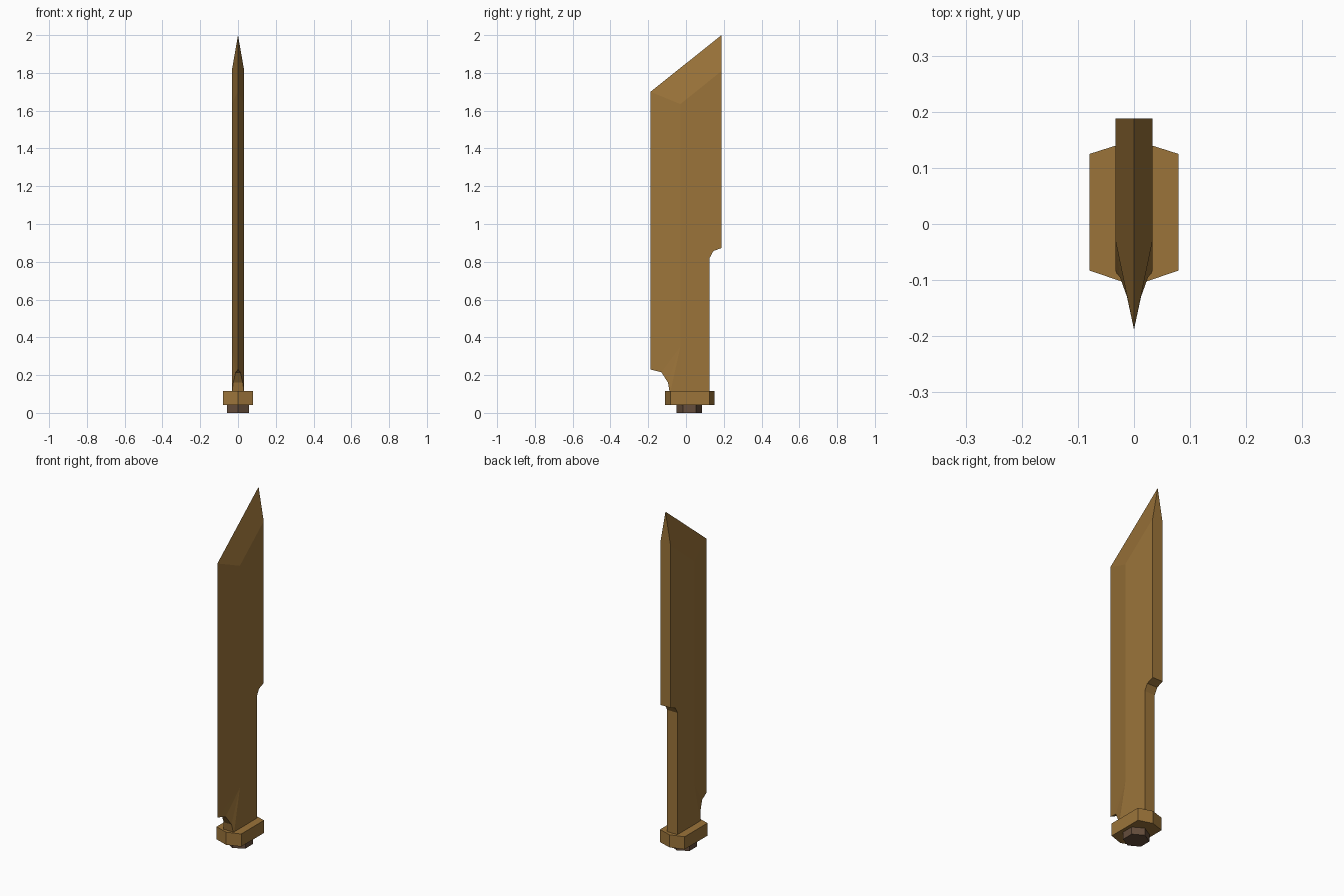
import bpy, bmesh, math

if "Cube" in bpy.data.objects:
    bpy.data.objects.remove(bpy.data.objects["Cube"])

def material(name, rgb):
    m = bpy.data.materials.new(name)
    m.diffuse_color = (*rgb, 1)
    m.use_nodes = True
    m.node_tree.nodes["Principled BSDF"].inputs["Base Color"].default_value = m.diffuse_color
    return m

bronze = material("bronze", (0.33, 0.175, 0.042))
dark = material("dark_brown", (0.13, 0.075, 0.045))

def finish(name, bm, mat):
    bmesh.ops.remove_doubles(bm, verts=bm.verts, dist=1e-5)
    bmesh.ops.recalc_face_normals(bm, faces=bm.faces)
    me = bpy.data.meshes.new(name)
    bm.to_mesh(me)
    bm.free()
    me.materials.append(mat)
    ob = bpy.data.objects.new(name, me)
    bpy.context.collection.objects.link(ob)
    return ob

# Blade: half thickness W, sharp front edge and sharp slanted tip
W = 0.033
edge_low, edge_top, tip = (0, -0.188, 0.23), (0, -0.188, 1.70), (0, 0.188, 2.0)
bevel_low, bevel_top, spine_top = (W, -0.03, 0.35), (W, -0.03, 1.635), (W, 0.188, 1.81)
# front notch running from the edge down to the full-width base
notch = [edge_low, (0.0124, -0.13, 0.215), (0.025, -0.095, 0.16), (W, -0.085, 0.10)]
# back outline from the base up to the spine
back = [(W, 0.125, 0.10), (W, 0.125, 0.82), (W, 0.145, 0.857), (W, 0.188, 0.873), spine_top]

bm = bmesh.new()
def face(pts):
    bm.faces.new([bm.verts.new(p) for p in pts])
def mir(p):
    return (-p[0], p[1], p[2])

half = [
    [notch[-1]] + back + [bevel_top, bevel_low],        # flat side
    [edge_low, bevel_low, bevel_top, edge_top],         # edge bevel
    [edge_top, bevel_top, spine_top, tip],              # tip bevel
    notch + [bevel_low],                                # bevel run-out
]
for f in half:
    if f is half[3]:                                    # not flat, so fan it
        for a, b in zip(notch, notch[1:]):
            face([a, b, bevel_low])
            face([mir(a), mir(b), mir(bevel_low)])
    else:
        face(f)
        face([mir(p) for p in f])
# strips joining the two sides
for chain in (notch, back, [notch[-1], back[0]]):
    for a, b in zip(chain, chain[1:]):
        if a[0] == 0:
            face([a, b, mir(b)])
        else:
            face([a, b, mir(b), mir(a)])
face([spine_top, tip, mir(spine_top)])
finish("blade", bm, bronze)

# Hexagonal prisms
def prism(name, outline, z0, z1, mat):
    bm = bmesh.new()
    f = bm.faces.new([bm.verts.new((x, y, z0)) for x, y in outline])
    top = bmesh.ops.extrude_face_region(bm, geom=[f], use_keep_orig=True)
    verts = [g for g in top["geom"] if isinstance(g, bmesh.types.BMVert)]
    bmesh.ops.translate(bm, verts=verts, vec=(0, 0, z1 - z0))
    return finish(name, bm, mat)

prism("guard", [(0, -0.11), (0.079, -0.083), (0.079, 0.125), (0, 0.15),
                (-0.079, 0.125), (-0.079, -0.083)], 0.042, 0.115, bronze)
r = 0.068
prism("base_peg", [(r * math.sin(k * math.pi / 3), 0.018 + r * math.cos(k * math.pi / 3))
                   for k in range(6)], 0.0, 0.05, dark)
